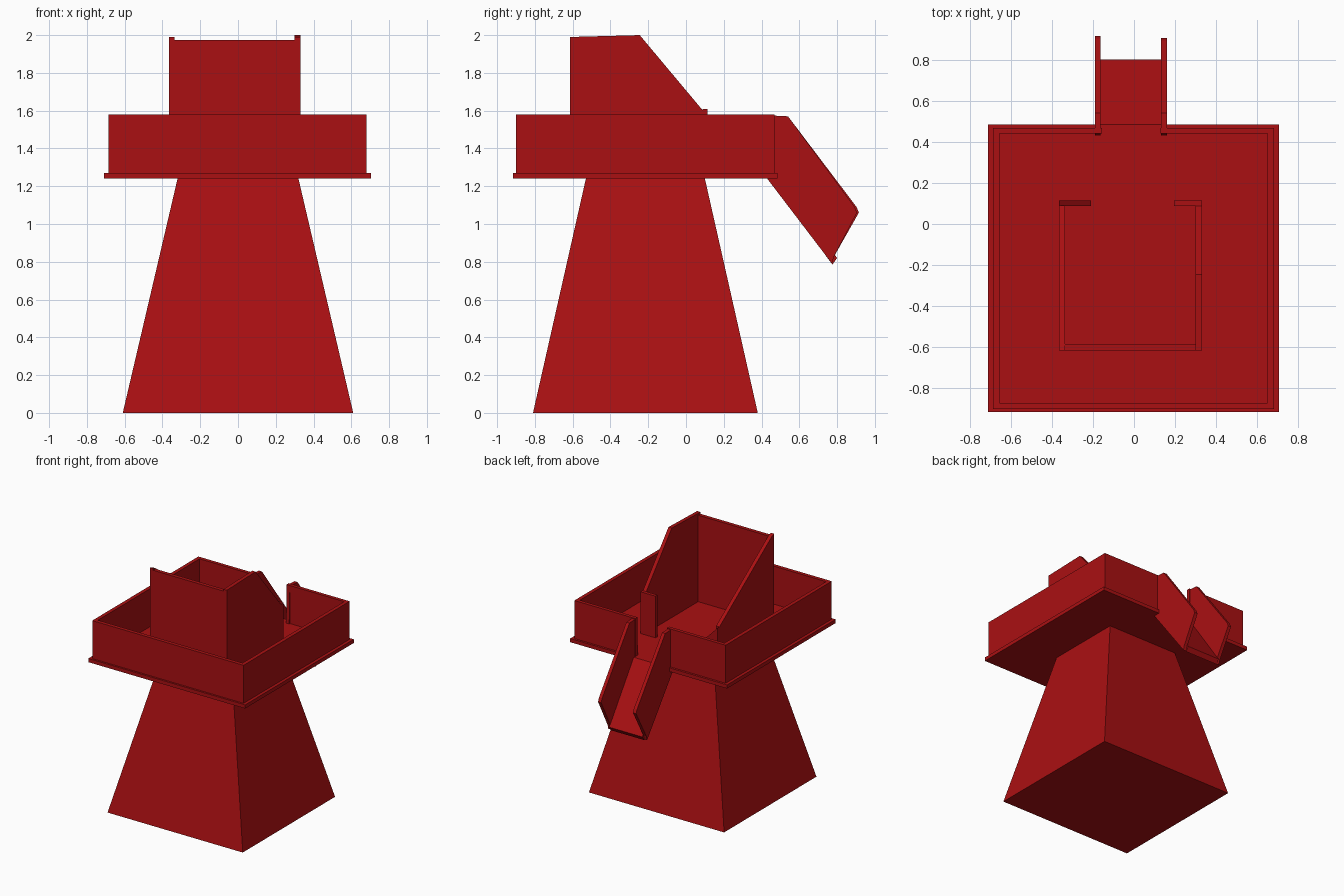
import bpy
import bmesh
from mathutils import Vector

cube = bpy.data.objects.get("Cube")
if cube:
    bpy.data.objects.remove(cube, do_unlink=True)

RED = (0.4, 0.005, 0.006, 1.0)
red = bpy.data.materials.new("dark red")
red.use_nodes = True
red.diffuse_color = RED
red.node_tree.nodes["Principled BSDF"].inputs["Base Color"].default_value = RED


def loft(name, lower, upper):
    """Solid between two matching outlines."""
    bm = bmesh.new()
    a = [bm.verts.new(p) for p in lower]
    b = [bm.verts.new(p) for p in upper]
    bm.faces.new(a)
    bm.faces.new(b)
    n = len(a)
    for i in range(n):
        j = (i + 1) % n
        bm.faces.new((a[i], a[j], b[j], b[i]))
    bmesh.ops.recalc_face_normals(bm, faces=bm.faces)
    mesh = bpy.data.meshes.new(name)
    bm.to_mesh(mesh)
    bm.free()
    mesh.materials.append(red)
    obj = bpy.data.objects.new(name, mesh)
    bpy.context.collection.objects.link(obj)
    return obj


def rect(x0, x1, y0, y1, z):
    return [(x0, y0, z), (x1, y0, z), (x1, y1, z), (x0, y1, z)]


def box(name, x0, x1, y0, y1, z0, z1):
    return loft(name, rect(x0, x1, y0, y1, z0), rect(x0, x1, y0, y1, z1))


def side_panel(name, x0, x1, profile):
    """Panel with a (y, z) outline, extruded along x."""
    return loft(name, [(x0, y, z) for y, z in profile],
                [(x1, y, z) for y, z in profile])


def back_panel(name, y0, y1, profile):
    """Panel with an (x, z) outline, extruded along y."""
    return loft(name, [(x, y0, z) for x, z in profile],
                [(x, y1, z) for x, z in profile])


T = 0.03       # wall thickness
DECK = 1.27    # top of the platform floor
RAIL = 1.58    # top of the platform walls

# Tapered tower and overhanging platform floor
loft("tower_base", rect(-0.61, 0.61, -0.81, 0.38, 0),
     rect(-0.32, 0.32, -0.53, 0.1, 1.24))
box("platform_floor", -0.71, 0.705, -0.915, 0.485, 1.24, DECK)

# Platform walls with an opening at the back
box("platform_front_wall", -0.685, 0.68, -0.9, -0.9 + T, DECK, RAIL)
for name, x in (("right", -0.685), ("left", 0.65)):
    box("platform_wall_" + name, x, x + T, -0.9 + T, 0.44, DECK, RAIL)
box("platform_back_wall_right", -0.685, -0.155, 0.44, 0.468, DECK, RAIL)
box("platform_back_wall_left", 0.13, 0.68, 0.44, 0.468, DECK, RAIL)

# Cabin on the platform
box("cabin_front_wall", -0.335, 0.3, -0.615, -0.585, DECK, 1.975)
side_panel("cabin_wall_right", -0.365, -0.335,
           [(-0.615, DECK), (0.09, DECK), (0.09, 1.5), (-0.585, 1.98), (-0.615, 1.99)])
side_panel("cabin_wall_left", 0.3, 0.33,
           [(-0.615, DECK), (0.09, DECK), (0.09, 1.6), (-0.245, 2.0), (-0.615, 1.99)])
back_panel("cabin_back_post_right", 0.088, 0.115,
           [(-0.365, DECK), (-0.21, DECK), (-0.21, 1.34), (-0.365, 1.5)])
box("cabin_back_post_left", 0.195, 0.33, 0.088, 0.115, DECK, 1.61)

# Chute sloping down from the opening
side_panel("chute_floor", -0.165, 0.135,
           [(0.44, 1.24), (0.44, DECK), (0.485, DECK), (0.8, 0.82), (0.775, 0.785)])
for name, x, reach in (("right", -0.19, 0.01), ("left", 0.132, 0)):
    side_panel("chute_wall_" + name, x, x + 0.028,
               [(0.43, 1.24), (0.44, 1.575), (0.54, 1.57), (0.893 + reach, 1.09),
                (0.905 + reach, 1.06), (0.782, 0.825), (0.773, 0.79)])
